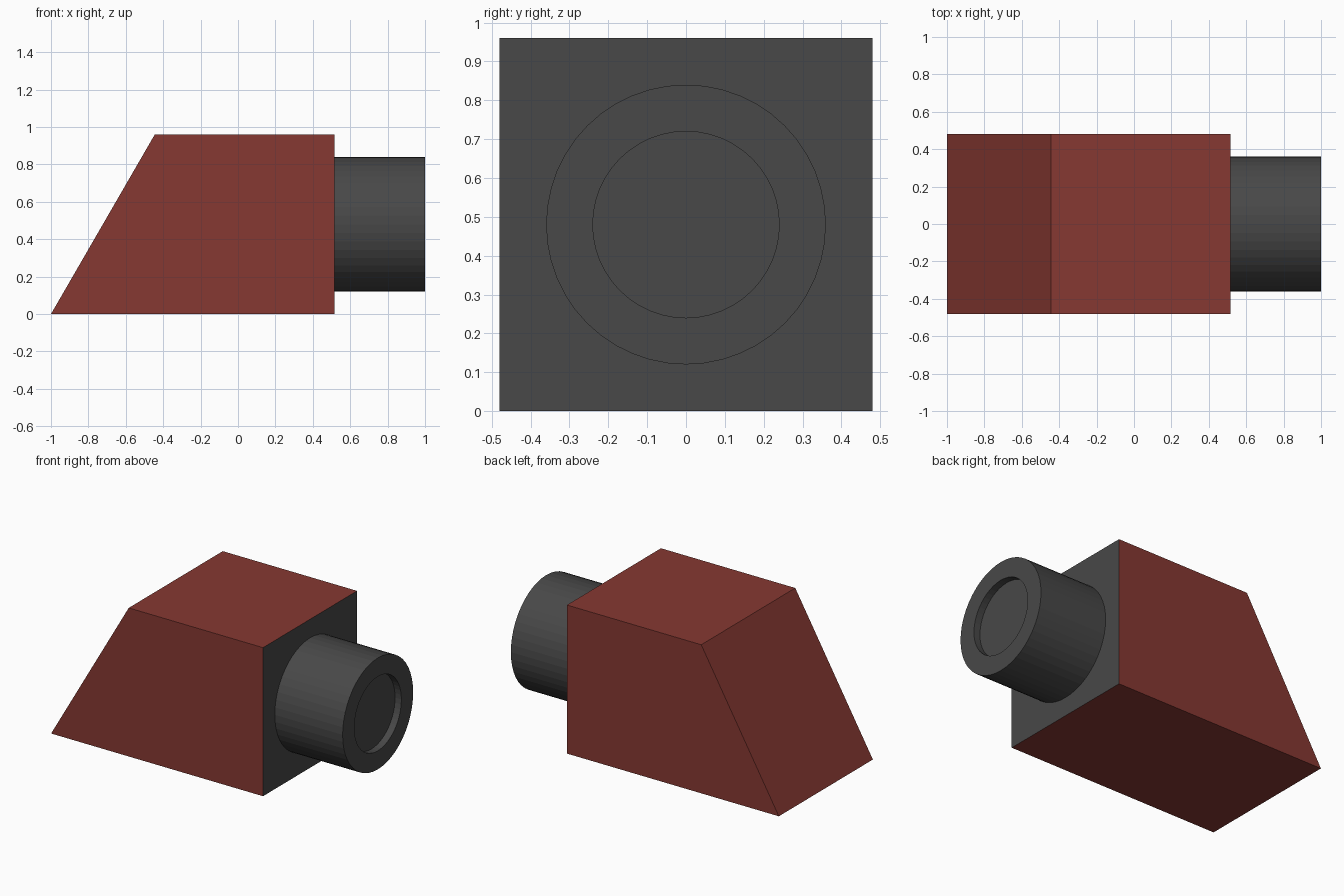
import bpy, bmesh, math
from mathutils import Vector

if "Cube" in bpy.data.objects:
    bpy.data.objects.remove(bpy.data.objects["Cube"])


def material(name, rgb):
    m = bpy.data.materials.new(name)
    m.diffuse_color = (*rgb, 1)
    m.use_nodes = True
    m.node_tree.nodes["Principled BSDF"].inputs["Base Color"].default_value = m.diffuse_color
    return m


def finish(bm, name, mats):
    bmesh.ops.recalc_face_normals(bm, faces=bm.faces)
    mesh = bpy.data.meshes.new(name)
    bm.to_mesh(mesh)
    bm.free()
    for m in mats:
        mesh.materials.append(m)
    obj = bpy.data.objects.new(name, mesh)
    bpy.context.collection.objects.link(obj)
    return obj


red = material("red_paint", (0.24, 0.04, 0.032))
dark = material("dark_grey", (0.065, 0.065, 0.065))
FRONT = 0.515      # plane of the dark mounting face
HALF = 0.48        # half width and half height of the body

# Body: sloped side profile extruded along y, dark face on the +x end
bm = bmesh.new()
profile = [(-1, 0), (FRONT, 0), (FRONT, 2 * HALF), (-0.445, 2 * HALF)]
side = bm.faces.new([bm.verts.new((x, -HALF, z)) for x, z in profile])
ext = bmesh.ops.extrude_face_region(bm, geom=[side])
bmesh.ops.translate(bm, vec=(0, 2 * HALF, 0),
                    verts=[v for v in ext["geom"] if isinstance(v, bmesh.types.BMVert)])
bm.normal_update()
for f in bm.faces:
    if all(v.co.x > FRONT - 1e-4 for v in f.verts):
        f.material_index = 1
finish(bm, "wedge_body", [red, dark])

# Barrel: stepped profile lathed about the x axis, with a shallow end recess
bm = bmesh.new()
profile = [(FRONT - 0.02, 0.36), (1.0, 0.36), (1.0, 0.24), (0.955, 0.24)]
verts = [bm.verts.new((x, 0, HALF + r)) for x, r in profile]
edges = [bm.edges.new(pair) for pair in zip(verts, verts[1:])]
bmesh.ops.spin(bm, geom=verts + edges, cent=Vector((0, 0, HALF)), axis=(1, 0, 0),
               angle=math.tau, steps=48, use_merge=True)
bmesh.ops.remove_doubles(bm, verts=bm.verts, dist=1e-4)
bmesh.ops.holes_fill(bm, edges=[e for e in bm.edges if e.is_boundary], sides=0)
finish(bm, "barrel", [dark])
